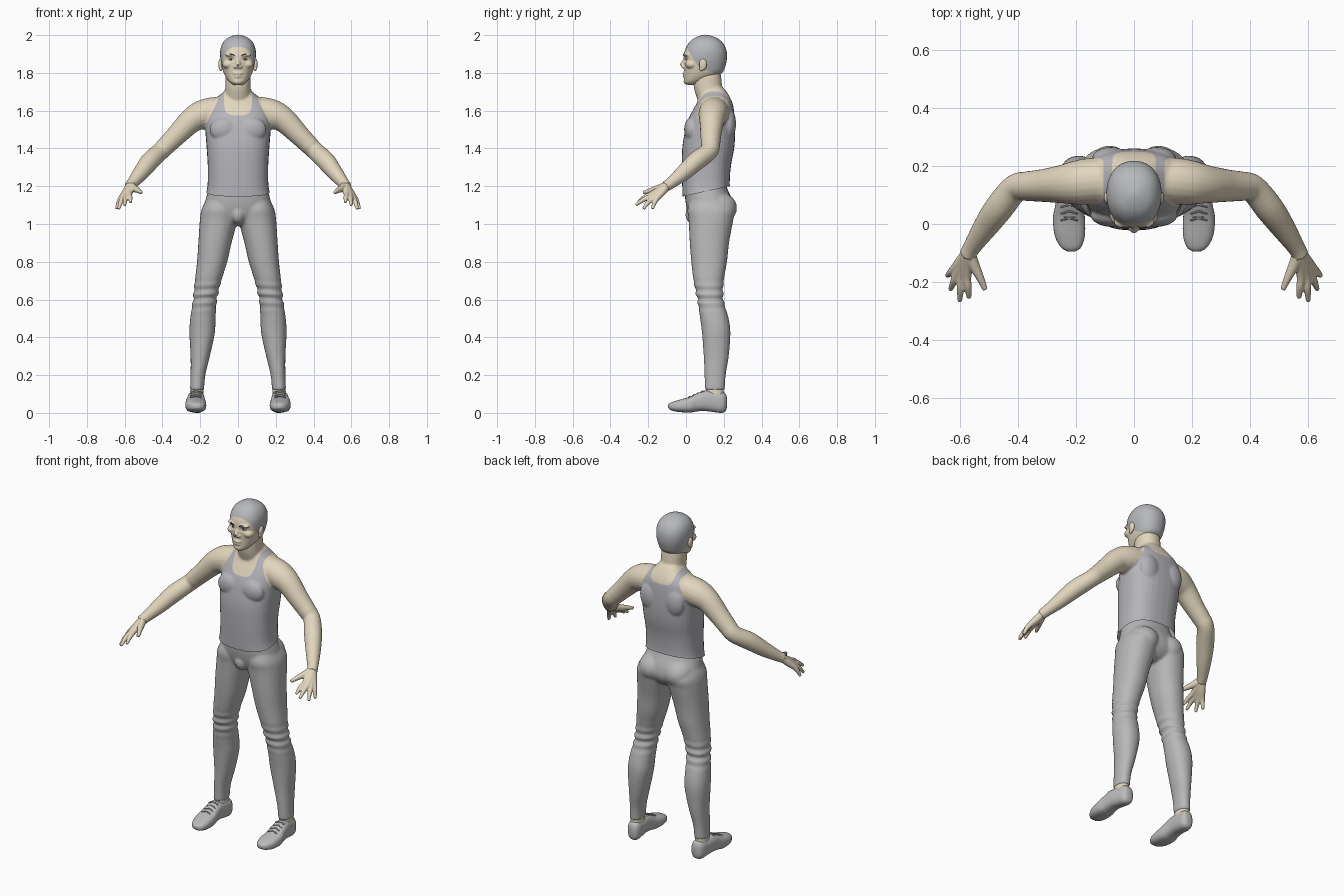
import bpy, bmesh, math
from mathutils import Vector, Matrix

if "Cube" in bpy.data.objects:
    bpy.data.objects.remove(bpy.data.objects["Cube"])


def material(name, rgb):
    m = bpy.data.materials.new(name)
    m.use_nodes = True
    m.diffuse_color = (*rgb, 1)
    m.node_tree.nodes["Principled BSDF"].inputs["Base Color"].default_value = (*rgb, 1)
    return m


SKIN = material("skin", (0.76, 0.67, 0.51))
SHIRT = material("shirt grey", (0.46, 0.46, 0.49))
PANTS = material("leggings grey", (0.48, 0.48, 0.48))
HAIR = material("hair grey", (0.47, 0.48, 0.50))
SHOE = material("shoe grey", (0.50, 0.50, 0.50))
LACE = material("lace grey", (0.35, 0.35, 0.35))
DARK = material("dark brown", (0.08, 0.06, 0.05))
WHITE = material("eye white", (0.75, 0.75, 0.72))


# ---- shape helpers ----
def densify(rows, n=5):
    """Smooth curve through rows of numbers."""
    p = [rows[0]] + list(rows) + [rows[-1]]
    out = []
    for i in range(1, len(p) - 2):
        for k in range(n):
            t = k / n
            out.append([b + 0.5 * t * (c - a + t * (2*a - 5*b + 4*c - d + t * (3*(b - c) + d - a)))
                        for a, b, c, d in zip(*p[i - 1:i + 3])])
    return out + [list(rows[-1])]


def loft(bm, stations, power=2.0, sides=32):
    """Skin closed rings given as (centre, half axis, half axis)."""
    rings = []
    for centre, u, v in stations:
        ring = []
        for i in range(sides):
            c, s = (f(math.tau * i / sides) for f in (math.cos, math.sin))
            ring.append(bm.verts.new(centre + u * math.copysign(abs(c) ** (2 / power), c)
                                     + v * math.copysign(abs(s) ** (2 / power), s)))
        rings.append(ring)
    for a, b in zip(rings, rings[1:]):
        for i in range(sides):
            j = (i + 1) % sides
            bm.faces.new((a[i], a[j], b[j], b[i]))
    bm.faces.new(rings[0])
    bm.faces.new(rings[-1])


def upright(bm, rows, side=1, power=2.2):
    """Rows: z, centre x, half width, front y, back y."""
    loft(bm, [(Vector((side * x, (f + b) / 2, z)), Vector((w, 0, 0)), Vector((0, (b - f) / 2, 0)))
              for z, x, w, f, b in densify(rows)], power)


def tube(bm, rows, side=1, sides=20):
    """Rows: x, y, z, radius."""
    rows = densify(rows)
    pts = [Vector((side * x, y, z)) for x, y, z, r in rows]
    stations = []
    for i, p in enumerate(pts):
        d = (pts[min(i + 1, len(pts) - 1)] - pts[max(i - 1, 0)]).normalized()
        u = d.cross(Vector((0, 0, 1))).normalized()
        stations.append((p, u * rows[i][3], d.cross(u) * rows[i][3]))
    loft(bm, stations, sides=sides)


def blob(bm, centre, radii, side=1):
    x, y, z = centre
    bmesh.ops.create_uvsphere(bm, u_segments=24, v_segments=16, radius=1,
                              matrix=Matrix.Translation((side * x, y, z)) @ Matrix.Diagonal((*radii, 1)))


def paint(bm, rule):
    """Cut the mesh where the rule is zero and colour the positive side."""
    cuts = []
    for e in list(bm.edges):
        a, b = e.verts
        fa, fb = rule(a.co), rule(b.co)
        if fa * fb < 0:
            cuts.append(bmesh.utils.edge_split(e, a, fa / (fa - fb))[1])
    bmesh.ops.connect_verts(bm, verts=cuts)
    for f in bm.faces:
        f.material_index = int(rule(f.calc_center_median()) > 0)


def finish(name, bm, mats, voxel=0, smooth=3, sculpt=None, hem=None, rule=None):
    """Make the object; with a voxel size, fuse its pieces into one skin."""
    bmesh.ops.recalc_face_normals(bm, faces=bm.faces)
    ob = bpy.data.objects.new(name, bpy.data.meshes.new(name))
    bpy.context.collection.objects.link(ob)
    bm.to_mesh(ob.data)
    for m in mats:
        ob.data.materials.append(m)
    if voxel:
        mod = ob.modifiers.new("fuse", 'REMESH')
        mod.mode, mod.voxel_size = 'VOXEL', voxel
        mod = ob.modifiers.new("soften", 'SMOOTH')
        mod.factor, mod.iterations = 0.5, smooth
        bm.clear()
        bm.from_object(ob, bpy.context.evaluated_depsgraph_get())
        ob.modifiers.clear()
        bm.normal_update()
        if sculpt:
            for v, move in [(v, sculpt(v)) for v in bm.verts]:
                v.co += move
        if hem:
            bmesh.ops.bisect_plane(bm, geom=bm.verts[:] + bm.edges[:] + bm.faces[:],
                                   plane_co=hem[0], plane_no=hem[1], clear_inner=True)
        if rule:
            paint(bm, rule)
    for f in bm.faces:
        f.smooth = True
    bm.to_mesh(ob.data)
    bm.free()
    return ob


SIDES = ((1, "left"), (-1, "right"))

# ---- torso, neck and arms ----
bm = bmesh.new()
upright(bm, [(1.08, 0, .185, -.015, .26), (1.14, 0, .176, -.018, .246), (1.2, 0, .162, -.02, .232),
             (1.3, 0, .16, -.022, .237), (1.4, 0, .166, -.02, .255), (1.48, 0, .172, -.008, .26),
             (1.55, 0, .175, .01, .258), (1.61, 0, .168, .04, .253), (1.65, 0, .14, .062, .243),
             (1.69, 0, .088, .075, .222), (1.72, 0, .06, .08, .2)], power=2.5)
upright(bm, [(1.6, 0, .075, .08, .22), (1.66, 0, .071, .06, .207), (1.72, 0, .067, .042, .193),
             (1.78, 0, .066, .04, .186), (1.82, 0, .06, .05, .18)])
for s, _ in SIDES:
    blob(bm, (.075, .03, 1.5), (.075, .04, .065), s)
    blob(bm, (.08, .225, 1.53), (.065, .04, .085), s)
    tube(bm, [(.09, .15, 1.595, .08), (.15, .147, 1.588, .08), (.2, .142, 1.574, .076),
              (.25, .137, 1.545, .066), (.32, .132, 1.475, .056), (.37, .13, 1.425, .051),
              (.41, .122, 1.385, .048), (.465, .055, 1.333, .05), (.515, -.015, 1.27, .042),
              (.558, -.08, 1.217, .031), (.575, -.11, 1.198, .029)], s)


def vest(p):
    depth = .07 + .055 * min(1, max(0, (.19 - p.y) / .08))
    scoop = (p.x / .075) ** 4 + (max(0, 1.7 - p.z) / depth) ** 4 - 1
    return min(.03 * scoop, .105 + .5 * max(0, 1.655 - p.z) - abs(p.x))


finish("torso_and_arms", bm, (SKIN, SHIRT), .006, 5, rule=vest,
       hem=((0, -.02, 1.145), (0, -.22, 1)))

# ---- leggings ----
bm = bmesh.new()
upright(bm, [(.99, 0, .06, .07, .18), (1.01, 0, .12, .035, .22), (1.06, 0, .182, .01, .252),
             (1.12, 0, .174, -.003, .248), (1.18, 0, .157, -.005, .222), (1.24, 0, .14, .005, .2)])
blob(bm, (0, .035, 1.05), (.036, .038, .048))
for s, _ in SIDES:
    blob(bm, (.085, .17, 1.085), (.088, .1, .085), s)
    upright(bm, [(1.14, .09, .07, .03, .22), (1.08, .097, .095, .008, .26), (1.02, .103, .099, .014, .25),
                 (.9, .122, .088, .02, .228), (.8, .137, .08, .028, .217), (.7, .158, .07, .04, .2),
                 (.6, .175, .063, .06, .198), (.5, .186, .067, .075, .226), (.42, .19, .067, .085, .235),
                 (.3, .2, .051, .094, .226), (.2, .212, .039, .098, .21), (.12, .217, .037, .1, .205)], s)


def knee_folds(v):
    z = v.co.z
    return v.normal * (.004 * math.sin(z * 130 + 8 * abs(v.co.x)) * math.exp(-((z - .62) / .06) ** 2))


finish("leggings", bm, (PANTS,), .007, 5, sculpt=knee_folds)

# ---- head with painted hair ----
bm = bmesh.new()
upright(bm, [(1.737, 0, .025, .005, .05), (1.75, 0, .043, -.009, .09), (1.77, 0, .06, -.01, .14),
             (1.8, 0, .076, -.01, .192), (1.84, 0, .087, -.011, .21), (1.88, 0, .094, -.013, .217),
             (1.92, 0, .094, -.006, .214), (1.955, 0, .083, .012, .198), (1.98, 0, .062, .037, .172),
             (1.995, 0, .033, .068, .138), (2.002, 0, .008, .095, .11)])
tube(bm, [(0, .002, 1.89, .009), (0, -.01, 1.86, .011), (0, -.022, 1.837, .014)])
blob(bm, (0, -.006, 1.797), (.026, .013, .008))
blob(bm, (0, -.004, 1.781), (.022, .013, .008))
blob(bm, (0, .006, 1.755), (.026, .019, .018))
for s, _ in SIDES:
    blob(bm, (.012, -.012, 1.832), (.011, .013, .009), s)
    blob(bm, (.036, .006, 1.896), (.034, .02, .01), s)
    blob(bm, (.053, .03, 1.845), (.03, .034, .024), s)


def eye_sockets(v):
    dx, dz = abs(v.co.x) - .036, v.co.z - 1.872
    near = math.exp(-(dx / .018) ** 2 - (dz / .011) ** 2) if v.co.y < .06 else 0
    return Vector((0, .009 * near, 0))


finish("head", bm, (SKIN, HAIR), .0045, 3, sculpt=eye_sockets,
       rule=lambda p: p.z - max(1.94 - 1.6 * p.y, 1.865 - .45 * p.y))

for s, label in SIDES:
    # ---- ear, eye and eyebrow ----
    bm = bmesh.new()
    blob(bm, (.093, .09, 1.845), (.011, .021, .031), s)
    blob(bm, (.091, .082, 1.822), (.009, .012, .013), s)
    finish(label + "_ear", bm, (SKIN,), .004, 2)
    bm = bmesh.new()
    blob(bm, (.036, .011, 1.872), (.016, .012, .007), s)
    finish(label + "_eye", bm, (WHITE,))
    bm = bmesh.new()
    blob(bm, (.036, .004, 1.872), (.006, .007, .006), s)
    finish(label + "_iris", bm, (DARK,))
    bm = bmesh.new()
    tube(bm, [(.018, -.013, 1.892, .002), (.038, -.011, 1.899, .003), (.06, .002, 1.895, .002)], s, 10)
    finish(label + "_eyebrow", bm, (DARK,))

    # ---- hand: each finger runs from the wrist over its knuckle to the tip ----
    bm = bmesh.new()
    for knuckle, tip in (((.575, -.183, 1.157), (.568, -.255, 1.115)),
                         ((.595, -.183, 1.147), (.6, -.266, 1.1)),
                         ((.61, -.173, 1.138), (.632, -.226, 1.08)),
                         ((.62, -.155, 1.135), (.643, -.178, 1.08))):
        k, t = Vector(knuckle), Vector(tip)
        mid = k.lerp(t, .5) + Vector((0, 0, .006))
        tube(bm, [(.567, -.095, 1.21, .023), (*Vector((.57, -.1, 1.2)).lerp(k, .5), .02),
                  (*k, .015), (*mid, .0125), (*t, .008)], s, 14)
    tube(bm, [(.567, -.1, 1.205, .022), (.552, -.14, 1.19, .02), (.53, -.185, 1.178, .014),
              (.512, -.226, 1.166, .009)], s, 14)
    finish(label + "_hand", bm, (SKIN,), .004, 2)

    # ---- ankle ----
    bm = bmesh.new()
    upright(bm, [(.06, .217, .036, .1, .203), (.11, .217, .034, .104, .2), (.15, .216, .032, .107, .198)], s)
    finish(label + "_ankle", bm, (SKIN,))

    # ---- shoe: rows of y, centre x, half width, bottom z, top z ----
    bm = bmesh.new()
    rows = [(-.094, .216, .014, .025, .044), (-.08, .217, .035, .014, .055), (-.04, .221, .052, .005, .068),
            (.02, .224, .055, .002, .085), (.06, .223, .049, .008, .105), (.1, .222, .045, .01, .118),
            (.15, .218, .042, .004, .115), (.19, .215, .039, 0, .112), (.21, .213, .029, .01, .1),
            (.217, .212, .015, .03, .08)]
    loft(bm, [(Vector((s * x, y, (lo + hi) / 2)), Vector((w, 0, 0)), Vector((0, 0, (hi - lo) / 2)))
              for y, x, w, lo, hi in densify(rows)], 2.6)
    finish(label + "_shoe", bm, (SHOE,))

    # ---- laces ----
    bm = bmesh.new()
    for i in range(4):
        y = .02 + .023 * i
        z = .086 + .42 * (y - .02)
        for lean in (-.008, .008):
            tube(bm, [(.194, y - lean, z - .005, .003), (.223, y, z + .001, .003),
                      (.252, y + lean, z - .005, .003)], s, 8)
    finish(label + "_laces", bm, (LACE,))
